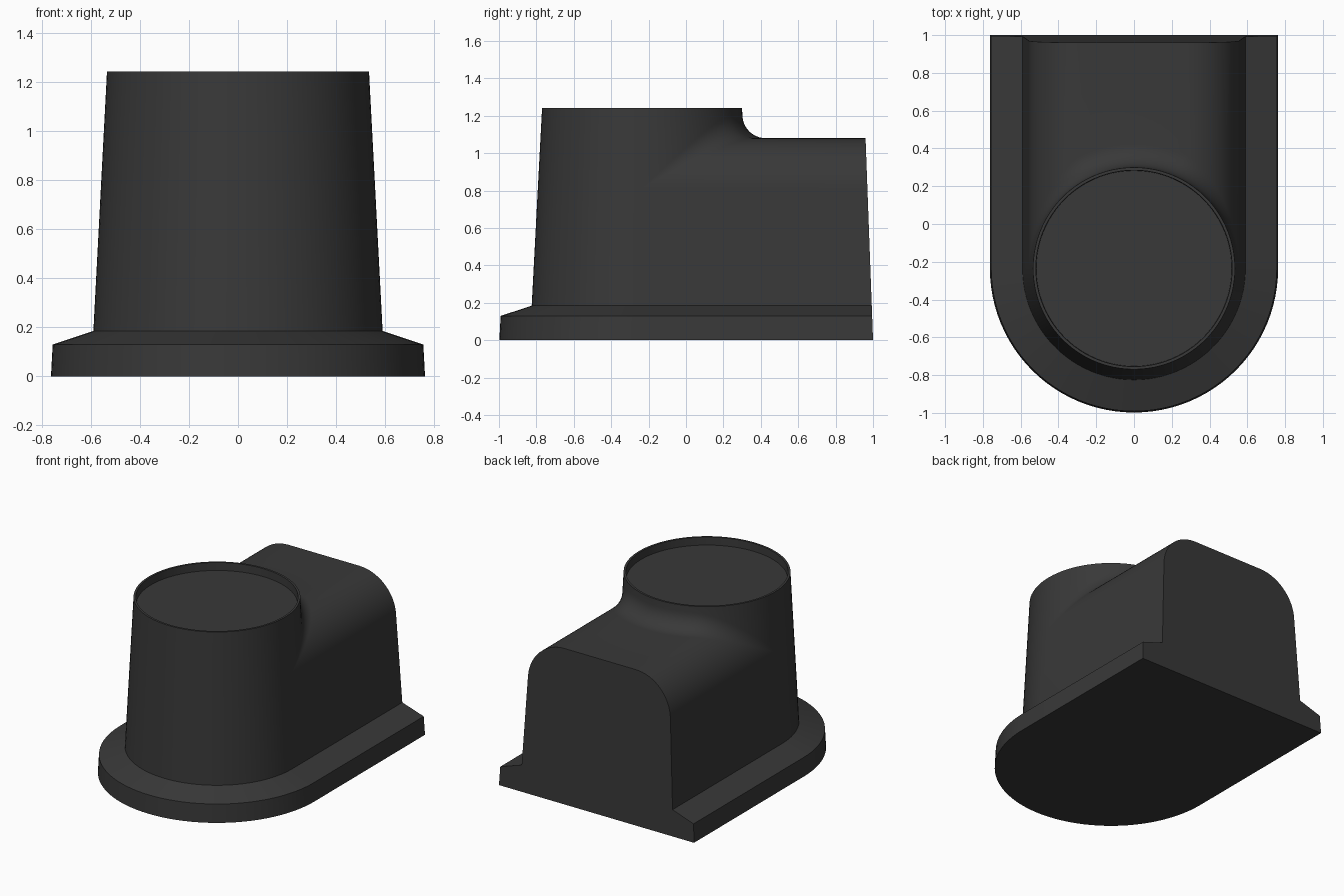
import bpy, bmesh
from math import sin, cos, tan, asin, pi, radians
from mathutils import Vector

if "Cube" in bpy.data.objects:
    bpy.data.objects.remove(bpy.data.objects["Cube"])

YC = -0.235                  # tower axis
A = radians(3.0)             # draft angle of the walls
TOP, TUNNEL = 1.243, 1.08    # tower and tunnel heights
C, R = 0.28, 0.125           # tunnel corner radius, blend fillet radius
DEPTH = 0.055                # recess in the tower top


def wall(z):                 # tower radius and tunnel half width at height z
    return 0.59 - tan(A) * (z - 0.185)


def back(z):                 # drafted rear plane
    return 1.0 - 0.037 * z


def polar(r, th, z):         # th measured from +y towards +x
    return Vector((r * sin(th), YC + r * cos(th), z))


bm = bmesh.new()


def face(pts):
    bm.faces.new([bm.verts.new(p) for p in pts])


def skin(rows):
    for a, b in zip(rows, rows[1:]):
        for i in range(len(a) - 1):
            face([a[i], a[i + 1], b[i + 1], b[i]])


# Cross-section of the tunnel roof as (contact point, normal) pairs, right to left
zc = TUNNEL - C
xc = wall(zc) - C / cos(A)
N = 16
half = []
for i in range(N + 1):
    p = A + (pi / 2 - A) * i / N
    half.append((xc + C * cos(p), zc + C * sin(p), cos(p), sin(p)))
half += [(xc * (1 - i / 6), TUNNEL, 0.0, 1.0) for i in range(1, 7)]
roof = half + [(-x, z, -nx, nz) for x, z, nx, nz in reversed(half[:-1])]
zs = half[0][1]

# Roof, rolling-ball fillet and rear of the tower
rows, back_angles = [], []
for x, z, nx, nz in roof:
    bx, bz = x + R * nx, z + R * nz
    rho = wall(bz) + R / cos(A)
    th = asin(max(-1.0, min(1.0, bx / rho)))
    if len(rows) in (0, len(roof) - 1):
        th = pi / 2 if x > 0 else -pi / 2
    back_angles.append(th)
    ball = polar(rho, th, bz)
    n_tower = Vector((sin(th) * cos(A), cos(th) * cos(A), sin(A)))
    n_roof = Vector((nx, 0, nz))
    ang = n_tower.angle(n_roof, 0.0)
    row = [polar(wall(TOP), th, TOP)]
    for k in range(11):
        t = k / 10
        if ang > 1e-3:
            n = (n_tower * sin((1 - t) * ang) + n_roof * sin(t * ang)) / sin(ang)
        else:
            n = n_roof
        row.append(ball - n * R)
    row.append(Vector((x, back(z), z)))
    rows.append(row)
skin(rows)

# Front half of flange and tower
profile = [(0.763, 0), (0.756, 0.13), (0.59, 0.185), (wall(zs), zs), (wall(TOP), TOP)]
M = 48
front_angles = [-pi / 2 - pi * i / M for i in range(M + 1)]
skin([[polar(r, th, z) for r, z in profile] for th in front_angles])

# Straight sides running to the rear plane
for s in (1, -1):
    skin([[Vector((s * r, YC, z)) for r, z in profile[:4]],
          [Vector((s * r, back(z), z)) for r, z in profile[:4]]])

# Tower rim, recess wall and recessed disc
ring = back_angles + front_angles[1:-1]
inner = wall(TOP) - 0.015
skin([[polar(wall(TOP), th, TOP), polar(inner, th, TOP),
       polar(inner - 0.002, th, TOP - DEPTH)] for th in ring + ring[:1]])
face([polar(inner - 0.002, th, TOP - DEPTH) for th in ring])

# Rear end face and underside
right = [Vector((r, back(z), z)) for r, z in profile[:3]]
left = [Vector((-p.x, p.y, p.z)) for p in reversed(right)]
face(right + [row[-1] for row in rows] + left)
face([polar(0.763, th, 0) for th in front_angles]
     + [Vector((0.763, 1, 0)), Vector((-0.763, 1, 0))])

bmesh.ops.remove_doubles(bm, verts=bm.verts[:], dist=1e-4)
bmesh.ops.dissolve_degenerate(bm, edges=bm.edges[:], dist=1e-5)
bmesh.ops.recalc_face_normals(bm, faces=bm.faces[:])
mesh = bpy.data.meshes.new("housing")
bm.to_mesh(mesh)
bm.free()

housing = bpy.data.objects.new("housing", mesh)
bpy.context.collection.objects.link(housing)
dark = bpy.data.materials.new("dark_grey")
dark.diffuse_color = (0.04, 0.04, 0.04, 1)
dark.use_nodes = True
dark.node_tree.nodes["Principled BSDF"].inputs["Base Color"].default_value = dark.diffuse_color
mesh.materials.append(dark)
bpy.context.view_layer.objects.active = housing
housing.select_set(True)
bpy.ops.object.shade_smooth_by_angle(angle=radians(30))
